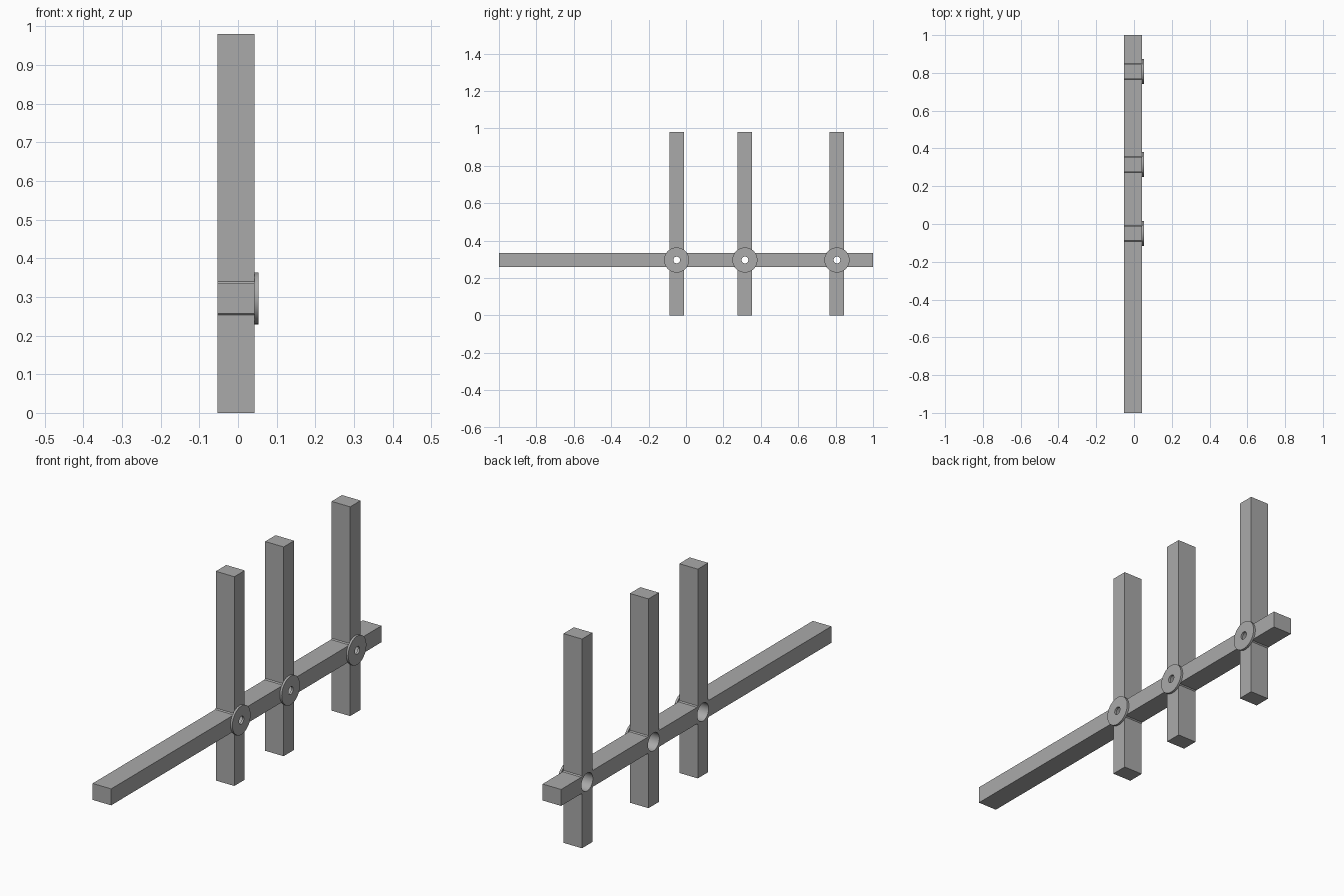
import bpy, math
from math import pi

if "Cube" in bpy.data.objects:
    bpy.data.objects.remove(bpy.data.objects["Cube"])

POSTS = [-0.05, 0.315, 0.807]      # y of each upright
BAR_Z = 0.296
X0, X1, X2 = -0.053, 0.043, 0.053  # back face, front face, flange face
XC, DEPTH = (X0 + X1) / 2, X1 - X0
SEG = 64

grey = bpy.data.materials.new("plain_grey")
grey.diffuse_color = (0.4, 0.4, 0.4, 1)
grey.use_nodes = True
grey.node_tree.nodes["Principled BSDF"].inputs["Base Color"].default_value = grey.diffuse_color


def finish(ob, name):
    ob.name = name
    ob.data.materials.clear()
    ob.data.materials.append(grey)
    return ob


def box(name, y, z, sy, sz):
    bpy.ops.mesh.primitive_cube_add(size=1, location=(XC, y, z))
    ob = bpy.context.object
    ob.scale = (DEPTH, sy, sz)
    bpy.ops.object.transform_apply(location=True, scale=True)
    return finish(ob, name)


def rod(name, y, r, xa, xb):
    bpy.ops.mesh.primitive_cylinder_add(vertices=SEG, radius=r, depth=xb - xa,
                                        location=((xa + xb) / 2, y, BAR_Z),
                                        rotation=(0, pi / 2, 0))
    bpy.ops.object.transform_apply(location=True, rotation=True)
    return finish(bpy.context.object, name)


def combine(target, other, op):
    bpy.context.view_layer.objects.active = target
    m = target.modifiers.new(op.lower(), 'BOOLEAN')
    m.operation, m.solver, m.object = op, 'EXACT', other
    bpy.ops.object.modifier_apply(modifier=m.name)
    bpy.data.objects.remove(other, do_unlink=True)


def smooth(ob):
    bpy.ops.object.select_all(action='DESELECT')
    ob.select_set(True)
    bpy.context.view_layer.objects.active = ob
    bpy.ops.object.shade_smooth_by_angle(angle=math.radians(25))


# Long rail joined with the uprights and round hubs, then bored from the back
frame = box("rail_and_uprights", 0, BAR_Z, 2.0, 0.077)
for y in POSTS:
    combine(frame, box("upright", y, 0.49, 0.077, 0.98), 'UNION')
    combine(frame, rod("hub", y, 0.058, X0, X1), 'UNION')
for y in POSTS:
    combine(frame, rod("bore", y, 0.042, X0 - 0.05, X1 + 0.05), 'DIFFERENCE')
smooth(frame)

# Flange washers with a small centre hole
for i, y in enumerate(POSTS):
    flange = rod(f"flange_{i + 1}", y, 0.067, X1, X2)
    combine(flange, rod("pin_hole", y, 0.018, X1 - 0.05, X2 + 0.05), 'DIFFERENCE')
    smooth(flange)
